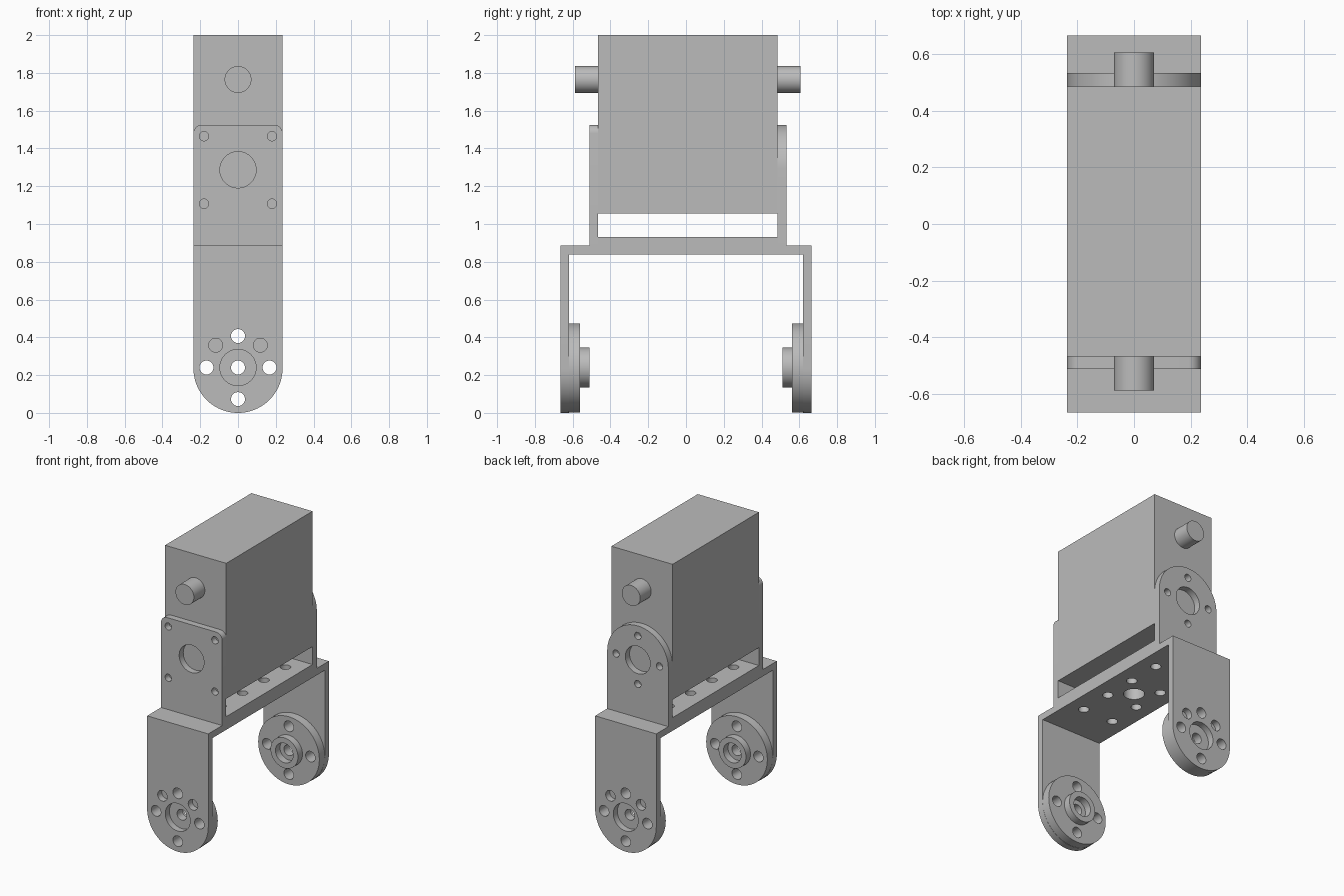
import bpy, bmesh, math
from mathutils import Matrix

if "Cube" in bpy.data.objects:
    bpy.data.objects.remove(bpy.data.objects["Cube"])

grey = bpy.data.materials.new("grey metal")
grey.diffuse_color = (0.5, 0.5, 0.5, 1)
grey.use_nodes = True
grey.node_tree.nodes["Principled BSDF"].inputs["Base Color"].default_value = grey.diffuse_color

W = 0.236   # half width of every bracket


def arc(cx, cy, r, a0, a1, n):
    return [(cx + r * math.cos(math.radians(a0 + (a1 - a0) * i / n)),
             cy + r * math.sin(math.radians(a0 + (a1 - a0) * i / n))) for i in range(n + 1)]


def circle(cx, cy, r, n=40):
    return arc(cx, cy, r, 0, 360, n)[:-1]


def ring(cx, cy, dist, r, angles):
    return [circle(cx + dist * math.cos(math.radians(a)),
                   cy + dist * math.sin(math.radians(a)), r, 24) for a in angles]


def sheet(name, loops, lo, hi, upright=True):
    """Outline plus holes, extruded from lo to hi along y (upright) or z (flat)."""
    cu = bpy.data.curves.new(name, 'CURVE')
    cu.dimensions = '2D'
    cu.fill_mode = 'BOTH'
    cu.extrude = (hi - lo) / 2
    for pts in loops:
        s = cu.splines.new('POLY')
        s.points.add(len(pts) - 1)
        for p, (x, y) in zip(s.points, pts):
            p.co = (x, y, 0, 1)
        s.use_cyclic_u = True
    tmp = bpy.data.objects.new(name + " helper", cu)
    bpy.context.collection.objects.link(tmp)
    bpy.context.view_layer.update()
    me = bpy.data.meshes.new_from_object(tmp.evaluated_get(bpy.context.evaluated_depsgraph_get()))
    bpy.data.objects.remove(tmp)
    mid = (lo + hi) / 2
    if upright:
        me.transform(Matrix.Translation((0, mid, 0)) @ Matrix.Rotation(math.pi / 2, 4, 'X'))
    else:
        me.transform(Matrix.Translation((0, 0, mid)))
    # weld caps to sides, then smooth the round walls only
    bm = bmesh.new()
    bm.from_mesh(me)
    bmesh.ops.remove_doubles(bm, verts=bm.verts, dist=1e-5)
    bmesh.ops.recalc_face_normals(bm, faces=bm.faces)
    for f in bm.faces:
        f.smooth = True
    bm.to_mesh(me)
    bm.free()
    me.set_sharp_from_angle(angle=math.radians(30))
    me.materials.clear()
    me.materials.append(grey)
    ob = bpy.data.objects.new(name, me)
    bpy.context.collection.objects.link(ob)
    return ob


def rect(x, y0, y1):
    return [(-x, y0), (x, y0), (x, y1), (-x, y1)]


def span(side, a, b):
    return sorted((side * a, side * b))


# Servo body and its two shafts
sheet("servo_body", [rect(W, 1.055, 2.0)], -0.467, 0.485)
sheet("front_shaft", [circle(0, 1.765, 0.071)], -0.588, -0.467)
sheet("back_shaft", [circle(0, 1.765, 0.071)], 0.485, 0.606)

# Upper bracket: square front wall, round back wall, base
c = 0.045
front = ([(-W, 0.885), (W, 0.885)] + arc(W - c, 1.525 - c, c, 0, 90, 8)
         + arc(-W + c, 1.525 - c, c, 90, 180, 8))
corners = [circle(x, z, 0.025, 24) for x in (-0.18, 0.18) for z in (1.107, 1.465)]
sheet("upper_front_wall", [front, circle(0, 1.287, 0.096)] + corners, -0.512, -0.467)
back = [(-W, 0.885), (W, 0.885)] + arc(0, 1.525 - W, W, 0, 180, 40)
sheet("upper_back_wall", [back, circle(0, 1.287, 0.096)]
      + ring(0, 1.287, 0.168, 0.025, (0, 90, 180, 270)), 0.485, 0.532)
base_holes = [circle(0, 0, 0.067)] + [circle(x, y, 0.034, 24) for x in (-0.118, 0.118)
                                      for y in (-0.355, -0.118, 0.118, 0.355)]
sheet("upper_base", [rect(W, -0.467, 0.485)] + base_holes, 0.885, 0.93, False)

# Lower bracket: base, and on each side a round-ended arm with disc and hub
sheet("lower_base", [rect(W, -0.62, 0.62)] + base_holes, 0.838, 0.885, False)
arm = [(W, 0.885), (-W, 0.885)] + arc(0, W, W, 180, 360, 40)
for label, s in (("front", -1), ("back", 1)):
    sheet(label + "_arm", [arm, circle(0, 0.24, 0.096)]
          + ring(0, 0.24, 0.167, 0.037, (0, 45, 90, 135, 180, 270)), *span(s, 0.62, 0.665))
    sheet(label + "_disc", [circle(0, 0.238, W, 64), circle(0, 0.24, 0.037)]
          + ring(0, 0.24, 0.167, 0.037, (0, 90, 180, 270)), *span(s, 0.56, 0.62))
    sheet(label + "_hub", [circle(0, 0.24, 0.106), circle(0, 0.24, 0.068)], *span(s, 0.51, 0.56))
